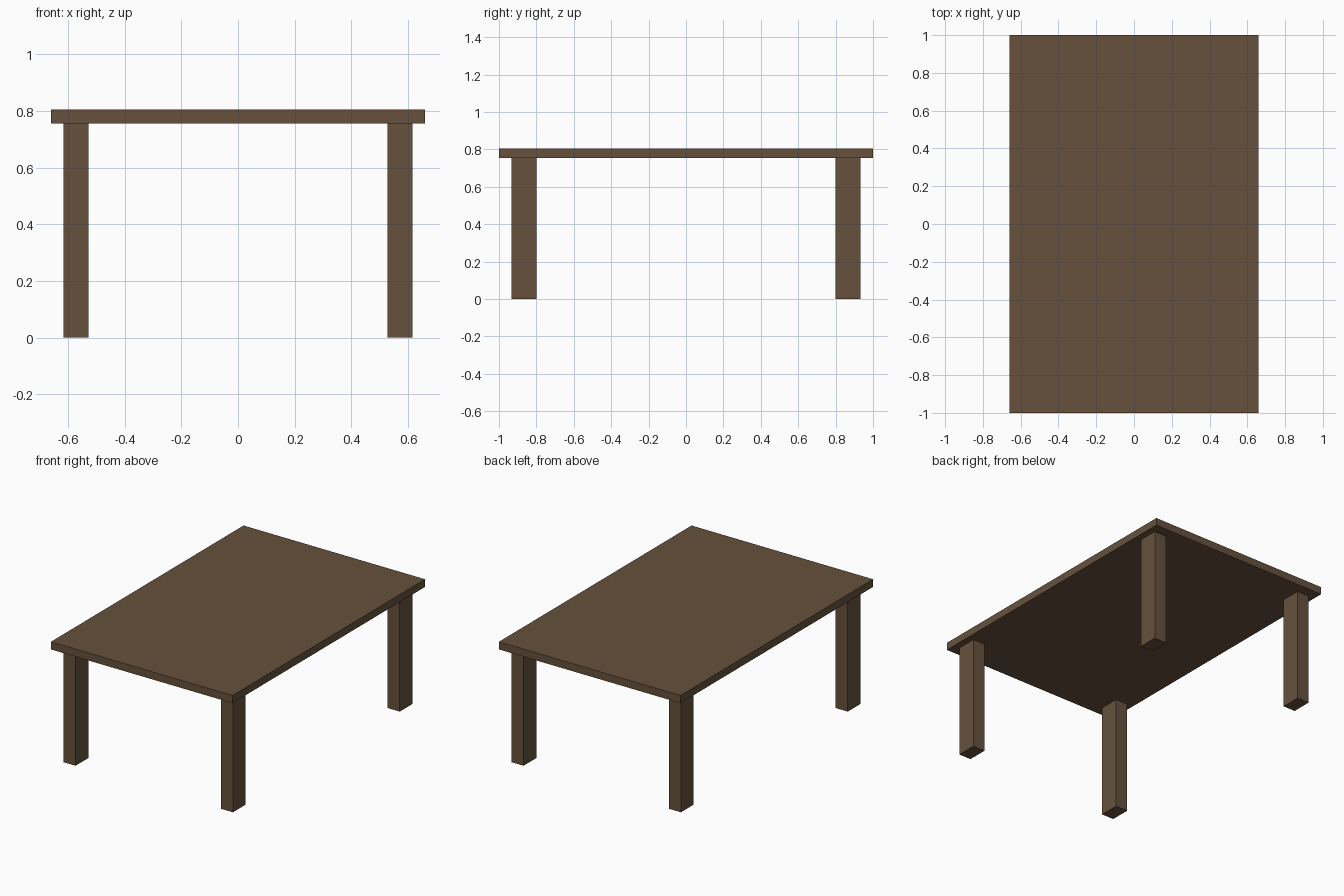
import bpy

if "Cube" in bpy.data.objects:
    bpy.data.objects.remove(bpy.data.objects["Cube"])

# Single wood colour
wood = bpy.data.materials.new("brown_wood")
wood.diffuse_color = (0.133, 0.083, 0.046, 1.0)
wood.use_nodes = True
wood.node_tree.nodes["Principled BSDF"].inputs["Base Color"].default_value = wood.diffuse_color


def box(name, centre, size):
    """Axis-aligned box with flat faces."""
    bpy.ops.mesh.primitive_cube_add(size=1, location=centre)
    obj = bpy.context.object
    obj.name = name
    obj.scale = size
    bpy.ops.object.transform_apply(location=False, rotation=False, scale=True)
    obj.data.materials.append(wood)
    return obj


HEIGHT = 0.805
LEG_HEIGHT = 0.755

# Table top
box("table_top", (0, 0, (HEIGHT + LEG_HEIGHT) / 2),
    (1.32, 2.0, HEIGHT - LEG_HEIGHT))

# Four legs, set in from the corners
for side, sx in (("left", -1), ("right", 1)):
    for end, sy in (("front", -1), ("back", 1)):
        box(f"{end}_{side}_leg", (sx * 0.572, sy * 0.866, LEG_HEIGHT / 2),
            (0.088, 0.133, LEG_HEIGHT))
